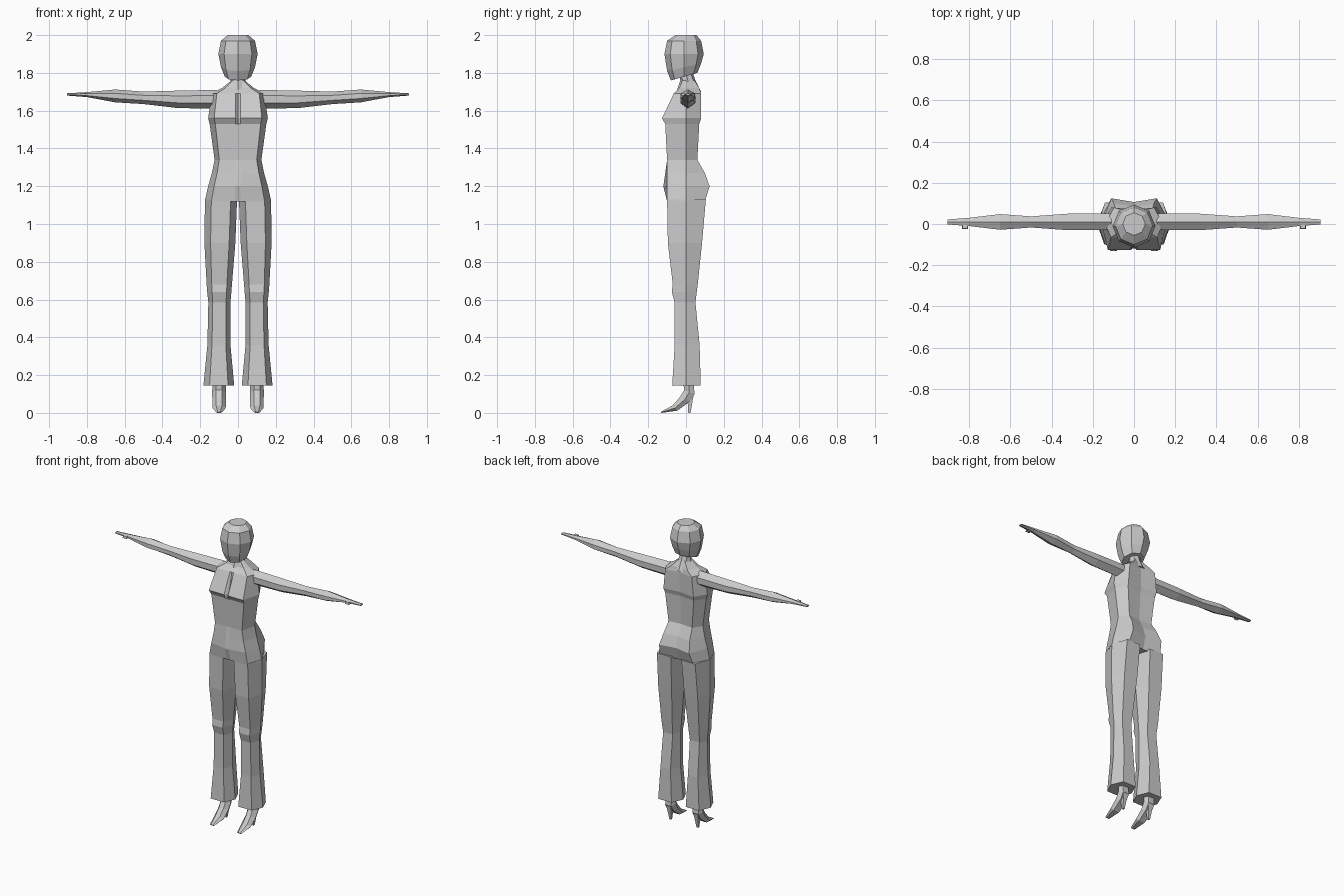
import bpy, bmesh, math

cube = bpy.data.objects.get("Cube")
if cube:
    bpy.data.objects.remove(cube)

grey = bpy.data.materials.new("light grey")
grey.use_nodes = True
colour = (0.6, 0.6, 0.6, 1)
grey.diffuse_color = colour
grey.node_tree.nodes["Principled BSDF"].inputs["Base Color"].default_value = colour


def loft(name, rings):
    """Skin closed rings of points and cap both ends."""
    bm = bmesh.new()
    loops = [[bm.verts.new(point) for point in ring] for ring in rings]
    for lower, upper in zip(loops, loops[1:]):
        for i in range(len(lower)):
            bm.faces.new((lower[i - 1], lower[i], upper[i], upper[i - 1]))
    bm.faces.new(loops[0])
    bm.faces.new(loops[-1])
    bmesh.ops.recalc_face_normals(bm, faces=bm.faces)
    mesh = bpy.data.meshes.new(name)
    bm.to_mesh(mesh)
    bm.free()
    mesh.materials.append(grey)
    obj = bpy.data.objects.new(name, mesh)
    bpy.context.collection.objects.link(obj)


def loft_pair(name, rings):
    """Build the left part and its mirror image on the right."""
    loft("left_" + name, rings)
    loft("right_" + name, [[(-x, y, z) for x, y, z in ring] for ring in rings])


def octagon(z, radius, centre_y, chin_drop=0):
    """Eight-sided level ring whose front can dip below its back."""
    ring = []
    for step in range(8):
        angle = math.tau * step / 8
        forward = math.sin(angle)
        ring.append((radius * math.cos(angle), centre_y + radius * forward, z + chin_drop * forward))
    return ring


def hexagon(inner, outer, front, back, z, flat):
    """Six-sided level ring with flat front and back and pointed sides."""
    middle, half = (inner + outer) / 2, (outer - inner) / 2
    left, right = middle - half * flat, middle + half * flat
    return [(inner, 0, z), (left, front, z), (right, front, z),
            (outer, 0, z), (right, back, z), (left, back, z)]


def box_ring(x, front, back, z, half_width):
    """Four-cornered level ring."""
    left, right = x - half_width, x + half_width
    return [(left, front, z), (right, front, z), (right, back, z), (left, back, z)]


def torso_ring(z, side, front, back, crease):
    """Faceted ring; the crease sets the front centre back, or forward if negative."""
    centre = front + crease
    half = [(0.014, min(centre, front)), (side * 0.8, front), (side, 0), (side * 0.7, back)]
    outline = [(0, centre)] + half + [(0, back * 0.85)]
    outline += [(-x, y) for x, y in reversed(half)]
    return [(x, y, z) for x, y in outline]


def arm_ring(x, z, half_height, half_depth):
    """Six-sided upright ring with ridges along the top and underside."""
    centre_y = 0.01
    ring = []
    for side, corners in ((-1, (0.4, -0.4)), (1, (-0.4, 0.4))):
        ring.append((x, centre_y, z - side * half_height))
        for corner in corners:
            ring.append((x, centre_y + side * half_depth, z + corner * half_height))
    return ring


def shoe_ring(top_y, top_z, sole_y, sole_z, half_width):
    """Six-sided section across the foot, from instep to sole."""
    centre_x = 0.1
    middle_y, middle_z = (top_y + sole_y) / 2, (top_z + sole_z) / 2
    edges = ((top_y, top_z, -0.45), (top_y, top_z, 0.45), (middle_y, middle_z, 1),
             (sole_y, sole_z, 0.6), (sole_y, sole_z, -0.6), (middle_y, middle_z, -1))
    return [(centre_x + half_width * across, y, z) for y, z, across in edges]


# Head with the jaw sloping down toward the chin
loft("head", [
    octagon(z=1.78, radius=0.07, centre_y=-0.01, chin_drop=0.02),
    octagon(z=1.83, radius=0.09, centre_y=-0.01, chin_drop=0.02),
    octagon(z=1.9, radius=0.104, centre_y=-0.01),
    octagon(z=1.97, radius=0.09, centre_y=-0.01),
    octagon(z=2, radius=0.055, centre_y=0),
])

# Neck, widening into the shoulders
loft("neck", [
    octagon(z=1.7, radius=0.065, centre_y=0.015),
    octagon(z=1.76, radius=0.04, centre_y=0.01),
    octagon(z=1.8, radius=0.036, centre_y=0),
])

# Torso from hips to collar: seat and belly, waist, bust, shoulders
loft("torso", [
    torso_ring(z=1.12, side=0.176, front=-0.1, back=0.1, crease=0),
    torso_ring(z=1.2, side=0.158, front=-0.1, back=0.125, crease=-0.02),
    torso_ring(z=1.27, side=0.138, front=-0.1, back=0.1, crease=-0.01),
    torso_ring(z=1.34, side=0.124, front=-0.1, back=0.06, crease=0),
    torso_ring(z=1.53, side=0.15, front=-0.11, back=0.07, crease=0),
    torso_ring(z=1.56, side=0.158, front=-0.127, back=0.08, crease=0.03),
    torso_ring(z=1.69, side=0.14, front=-0.065, back=0.08, crease=0),
    torso_ring(z=1.72, side=0.085, front=-0.035, back=0.07, crease=0),
    torso_ring(z=1.76, side=0.035, front=-0.02, back=0.045, crease=0),
])

# Arms held straight out, ending in flat hands
loft_pair("arm", [
    arm_ring(x=0.11, z=1.66, half_height=0.05, half_depth=0.04),
    arm_ring(x=0.32, z=1.66, half_height=0.046, half_depth=0.04),
    arm_ring(x=0.5, z=1.668, half_height=0.033, half_depth=0.027),
    arm_ring(x=0.65, z=1.678, half_height=0.034, half_depth=0.038),
    arm_ring(x=0.8, z=1.685, half_height=0.013, half_depth=0.02),
    arm_ring(x=0.905, z=1.686, half_height=0.006, half_depth=0.012),
])

# Thumbs, tapering forward from the hands
loft_pair("thumb", [
    box_ring(x=0.82, front=-0.025, back=0, z=1.68, half_width=0.014),
    box_ring(x=0.82, front=-0.022, back=0, z=1.692, half_width=0.012),
])

# Flared trouser legs from hem to hip, with the knee standing forward
loft_pair("trouser_leg", [
    hexagon(inner=0.02, outer=0.183, front=-0.073, back=0.078, z=0.145, flat=0.6),
    hexagon(inner=0.04, outer=0.162, front=-0.06, back=0.072, z=0.36, flat=0.6),
    hexagon(inner=0.04, outer=0.157, front=-0.06, back=0.05, z=0.585, flat=0.6),
    hexagon(inner=0.035, outer=0.163, front=-0.075, back=0.057, z=0.64, flat=0.6),
    hexagon(inner=0.032, outer=0.166, front=-0.07, back=0.062, z=0.68, flat=0.6),
    hexagon(inner=0.014, outer=0.178, front=-0.096, back=0.085, z=0.9, flat=0.6),
    hexagon(inner=0.005, outer=0.175, front=-0.1, back=0.105, z=1.13, flat=0.6),
])

# Pointed shoes from ankle to toe
loft_pair("shoe", [
    shoe_ring(top_y=-0.015, top_z=0.17, sole_y=0.04, sole_z=0.17, half_width=0.034),
    shoe_ring(top_y=-0.01, top_z=0.12, sole_y=0.045, sole_z=0.1, half_width=0.037),
    shoe_ring(top_y=-0.035, top_z=0.08, sole_y=0.02, sole_z=0.06, half_width=0.036),
    shoe_ring(top_y=-0.07, top_z=0.04, sole_y=-0.045, sole_z=0.012, half_width=0.035),
    shoe_ring(top_y=-0.132, top_z=0.006, sole_y=-0.13, sole_z=0, half_width=0.016),
])

# Slender heels
loft_pair("heel", [
    box_ring(x=0.1, front=0.012, back=0.024, z=0, half_width=0.006),
    box_ring(x=0.1, front=0.008, back=0.036, z=0.07, half_width=0.014),
    box_ring(x=0.1, front=0, back=0.044, z=0.11, half_width=0.022),
])
